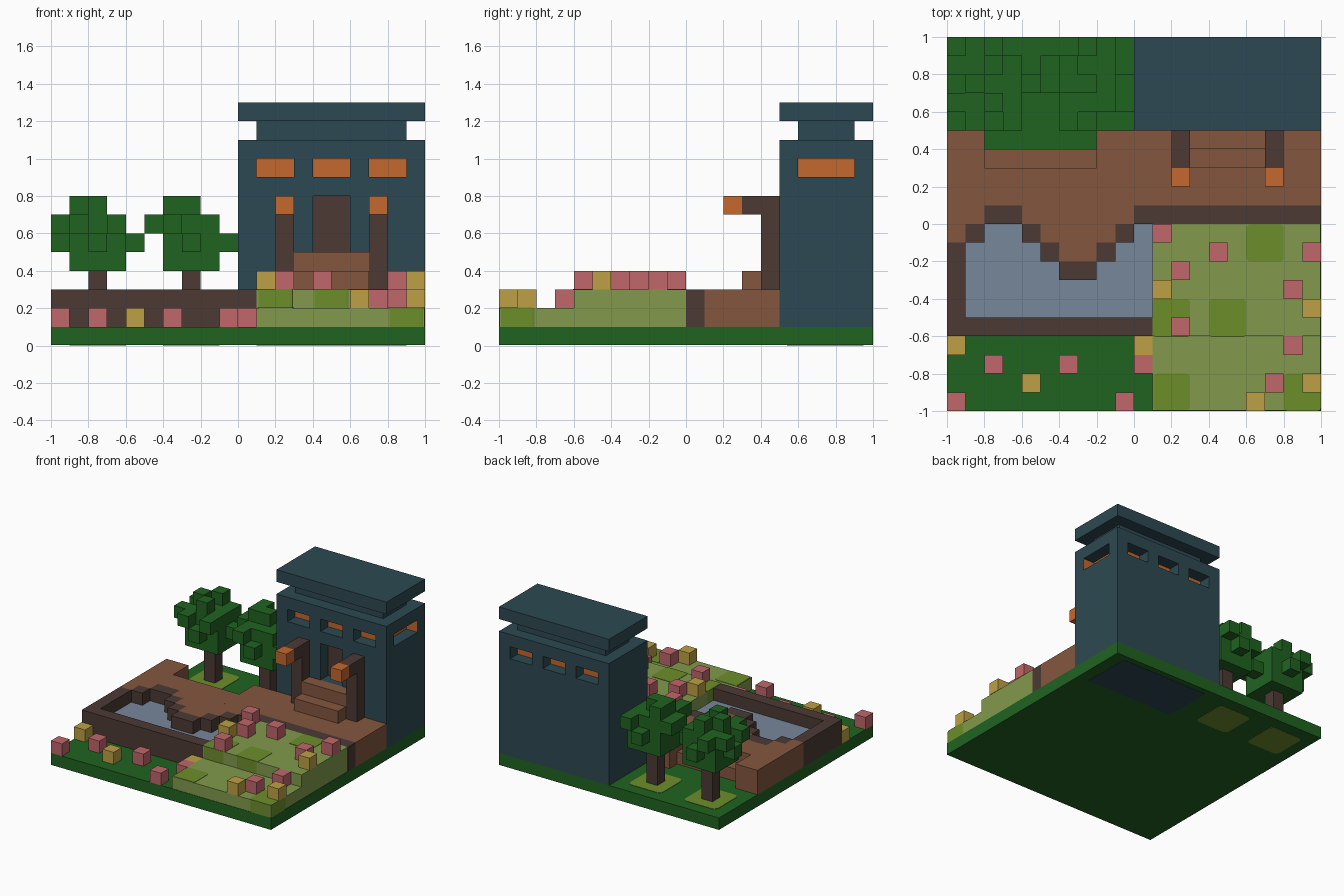
import bpy, bmesh
from mathutils import Vector

U = 0.1  # size of one block; all coordinates below are in blocks

cube = bpy.data.objects.get("Cube")
if cube:
    bpy.data.objects.remove(cube, do_unlink=True)


def srgb(h):
    vals = [int(h[i:i + 2], 16) / 255 for i in (0, 2, 4)]
    return [v / 12.92 if v <= 0.04045 else ((v + 0.055) / 1.055) ** 2.4 for v in vals] + [1.0]


def material(name, hexcol):
    m = bpy.data.materials.new(name)
    m.use_nodes = True
    col = srgb(hexcol)
    m.diffuse_color = col
    bsdf = next(n for n in m.node_tree.nodes if n.type == 'BSDF_PRINCIPLED')
    bsdf.inputs["Base Color"].default_value = col
    bsdf.inputs["Roughness"].default_value = 0.9
    return m


GRASS = material("dark green", "206321")
LAWN = material("light green", "829A4D")
OLIVE = material("olive green", "6C8E2B")
EARTH = material("brown", "84573F")
BARK = material("dark brown", "4C3A34")
WATER = material("water grey blue", "77879A")
PINK = material("pink", "C0676B")
YELLOW = material("yellow", "BDA145")
ORANGE = material("orange", "C4682F")
SLATE = material("slate blue", "2D4952")


def boxes(name, mat, *spans, rounded=0):
    """One object made of boxes, each (x0, x1, y0, y1, z0, z1)."""
    bm = bmesh.new()
    for x0, x1, y0, y1, z0, z1 in spans:
        vs = bmesh.ops.create_cube(bm, size=1)["verts"]
        for v in vs:
            v.co = Vector((x1 if v.co.x > 0 else x0,
                           y1 if v.co.y > 0 else y0,
                           z1 if v.co.z > 0 else z0)) * U
    if rounded:
        upright = [e for e in bm.edges
                   if abs(e.verts[0].co.z - e.verts[1].co.z) > 1e-4]
        bmesh.ops.bevel(bm, geom=upright, offset=rounded * U, segments=3,
                        profile=0.5, affect='EDGES')
    me = bpy.data.meshes.new(name)
    bm.to_mesh(me)
    bm.free()
    me.materials.append(mat)
    ob = bpy.data.objects.new(name, me)
    bpy.context.collection.objects.link(ob)
    return ob


def cell(x, y, z):
    return (x, x + 1, y, y + 1, z, z + 1)


# Ground slab, with coloured areas that pass through it
boxes("ground", GRASS, (-10, 10, -10, 10, 0.02, 1))
boxes("tower_footing", SLATE, (1, 9, 5.4, 9.5, 0, 0.9))
for i, x in enumerate((-7.5, -2.5)):
    boxes(f"tree_soil_{i + 1}", OLIVE,
          (x - 1.5, x + 1.5, 6, 9, 0, 1.03), rounded=0.4)

# Tower body with recessed windows and door
tower = boxes("tower", SLATE, (0, 10, 5, 10, 1, 11))
cuts = [(x, x + 2, y0, y1, 9, 10) for x in (1, 4, 7) for y0, y1 in ((4, 6), (9, 11))]
cuts += [(9.01, 11, 6, 9, 9, 10), (4, 6, 4, 6, 5, 8)]
cutter = boxes("tower_cutter", SLATE, *cuts)
cutter.hide_render = True
mod = tower.modifiers.new("openings", 'BOOLEAN')
mod.operation = 'DIFFERENCE'
mod.solver = 'EXACT'
mod.object = cutter
bpy.context.view_layer.objects.active = tower
bpy.ops.object.modifier_apply(modifier=mod.name)
bpy.data.objects.remove(cutter, do_unlink=True)

# Glowing window panes and the dark door are the back faces of the recesses
tower.data.materials.clear()
for m in (SLATE, ORANGE, BARK):
    tower.data.materials.append(m)
for p in tower.data.polygons:
    c, n = p.center / U, p.normal
    p.material_index = 0
    pane = (abs(n.y) > 0.9 and 5.5 < c.y < 9.5) or (n.x > 0.9 and 8.9 < c.x < 9.1)
    if pane and 9 < c.z < 10:
        p.material_index = 1
    elif pane and n.y < -0.9 and 5 < c.z < 8:
        p.material_index = 2

boxes("tower_neck", SLATE, (1, 9, 6, 9, 11, 12))
boxes("tower_roof", SLATE, (0, 10, 5, 10, 12, 13))

# Entrance steps, and lamp posts on either side
boxes("entrance_steps", EARTH, (3, 7, 3, 5, 3, 4), (3, 7, 4, 5, 4, 5))
for side, x in (("right", 2), ("left", 7)):
    boxes(f"lamp_post_{side}", BARK, (x, x + 1, 4, 5, 3, 8), (x, x + 1, 3, 4, 7, 8))
    boxes(f"lamp_{side}", ORANGE, cell(x, 2, 7))

# Raised earth terrace around the pond, with a step down to the trees
boxes("terrace", EARTH,
      (0, 10, 1, 5, 1, 3), (-10, 0, 1, 3, 1, 3),
      (-10, -8, 3, 5, 1, 3), (-2, 0, 3, 5, 1, 3),
      (-10, -8, 0, 1, 1, 3), (-10, -9, -1, 0, 1, 3),
      (-6, 0, 0, 1, 1, 3), (-5, -1, -1, 0, 1, 3), (-4, -2, -2, -1, 1, 3))
boxes("terrace_step", EARTH, (-8, -2, 3, 4, 1, 2))

# Dark retaining walls and the winding pond edge
boxes("retaining_wall", BARK, (0, 10, 0, 1, 1, 3))
boxes("pond_wall", BARK, (-10, -9, -6, -1, 1, 3), (-9, 1, -6, -5, 1, 3))
edge = [(-9, -8, -1), (-8, -6, 0), (-6, -5, -1), (-5, -4, -2),
        (-4, -2, -3), (-2, -1, -2), (-1, 0, -1)]
boxes("pond_edge", BARK, *[(a, b, y, y + 1, 1, 3) for a, b, y in edge])
boxes("pond_water", WATER, (-9, 1, -5, -3, 1, 2), (-9, -4, -3, -2, 1, 2),
      (-2, 1, -3, -2, 1, 2), (-9, -5, -2, -1, 1, 2), (-1, 1, -2, -1, 1, 2),
      (-8, -6, -1, 0, 1, 2), (0, 1, -1, 0, 1, 2))

# Two-level lawn with darker patches
boxes("lawn_lower", LAWN, (1, 9.97, -9.97, -6, 1, 2))
boxes("lawn_upper", LAWN, (1, 9.97, -6, 0, 1, 3))
patches = [(1.03, 3, -9.95, -8, 2), (8, 10, -10, -8, 2), (1, 3, -6.03, -4, 3),
           (4, 6, -6.03, -4, 3), (6, 8, -2, -0.03, 3)]
for i, (x0, x1, y0, y1, top) in enumerate(patches):
    boxes(f"lawn_patch_{i + 1}", OLIVE, (x0, x1, y0, y1, 1, top + 0.03), rounded=0.2)

# Flower blocks on the ground and both lawn levels
boxes("flowers_pink", PINK, *[cell(*c) for c in (
    (-8, -8, 1), (-4, -8, 1), (-10, -10, 1), (-1, -10, 1), (0, -8, 1),
    (7, -9, 2), (8, -7, 2), (2, -6, 3), (8, -4, 3), (2, -3, 3),
    (9, -2, 3), (4, -2, 3), (1, -1, 3))])
boxes("flowers_yellow", YELLOW, *[cell(*c) for c in (
    (-10, -7, 1), (-6, -9, 1), (0, -7, 1), (6, -10, 2), (9, -9, 2),
    (9, -5, 3), (1, -4, 3))])

# Trees: trunk, solid crown and knobs, given relative to the trunk block
knobs_right = [(-1, 0, 7), (0, -1, 7), (0, 1, 7), (-2, 0, 5), (-2, 1, 6), (-2, -1, 6),
               (2, 0, 5), (0, -2, 5), (1, -2, 6), (-1, -2, 6), (0, 2, 5), (-1, 2, 6)]
knobs_left = [(-1, 0, 7), (0, 0, 7), (-1, 1, 7), (2, 0, 5), (2, -1, 5), (-2, 0, 6),
              (-2, 1, 6), (0, -2, 5), (-1, -2, 6), (0, 2, 5), (1, 2, 6)]
for side, x, knobs in (("right", -8, knobs_right), ("left", -3, knobs_left)):
    boxes(f"tree_trunk_{side}", BARK, (x, x + 1, 7, 8, 1, 4))
    boxes(f"tree_crown_{side}", GRASS, (x - 1, x + 2, 6, 9, 4, 7),
          *[cell(x + dx, 7 + dy, z) for dx, dy, z in knobs])
